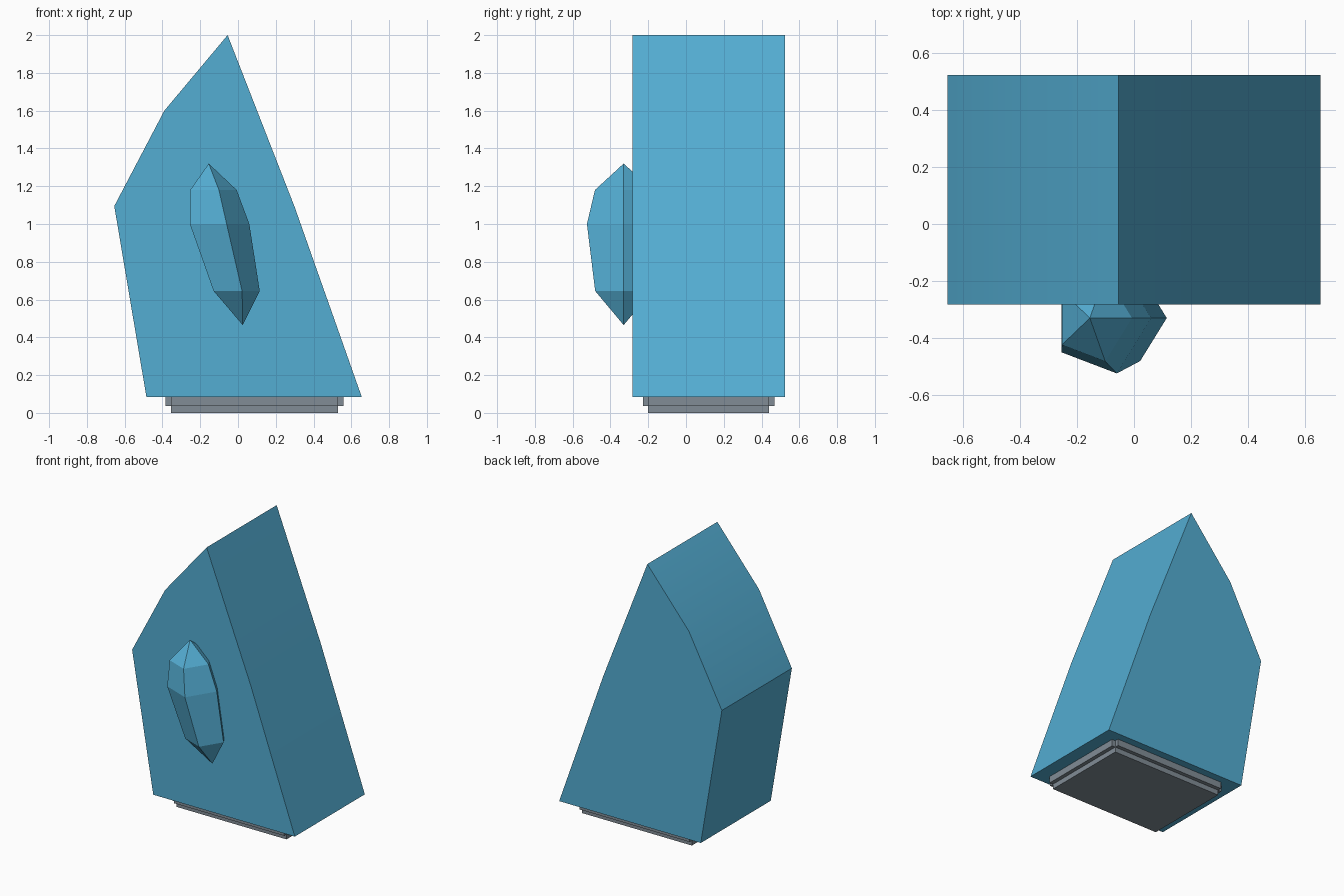
import bpy, bmesh
from math import cos, sin, tau, radians

cube = bpy.data.objects.get("Cube")
if cube:
    bpy.data.objects.remove(cube, do_unlink=True)


def material(name, rgb):
    m = bpy.data.materials.new(name)
    m.use_nodes = True
    m.diffuse_color = (*rgb, 1)
    for n in m.node_tree.nodes:
        if n.type == 'BSDF_PRINCIPLED':
            n.inputs["Base Color"].default_value = (*rgb, 1)
    return m


BLUE = material("sky blue", (0.088, 0.42, 0.65))
GREY = material("slate grey", (0.22, 0.265, 0.305))


def finish(name, bm, mat):
    bmesh.ops.recalc_face_normals(bm, faces=bm.faces)
    me = bpy.data.meshes.new(name)
    bm.to_mesh(me)
    bm.free()
    me.materials.append(mat)
    ob = bpy.data.objects.new(name, me)
    bpy.context.collection.objects.link(ob)
    return ob


def prism(name, corners, offset, mat):
    """Extrude a closed outline along an offset."""
    bm = bmesh.new()
    face = bm.faces.new([bm.verts.new(c) for c in corners])
    ext = bmesh.ops.extrude_face_region(bm, geom=[face])
    verts = [g for g in ext["geom"] if isinstance(g, bmesh.types.BMVert)]
    bmesh.ops.translate(bm, verts=verts, vec=offset)
    return finish(name, bm, mat)


# Leaning slab body, its gentle bends shaded smooth
outline = [(-0.485, 0.085), (0.655, 0.085), (0.3, 1.09),
           (-0.055, 2.0), (-0.39, 1.6), (-0.655, 1.095)]
body = prism("body", [(x, -0.282, z) for x, z in outline], (0, 0.805, 0), BLUE)
bpy.ops.object.select_all(action='DESELECT')
body.select_set(True)
bpy.context.view_layer.objects.active = body
bpy.ops.object.shade_smooth_by_angle(angle=radians(30))

# Base: lower plate, and a wider upper plate with notched corners
x0, x1, y0, y1, g = -0.355, 0.53, -0.2, 0.44, 0.028
prism("lower_base", [(x0, y0, 0), (x1, y0, 0), (x1, y1, 0), (x0, y1, 0)],
      (0, 0, 0.045), GREY)
notched = [(x0, y0 - g), (x1, y0 - g), (x1, y0), (x1 + g, y0),
           (x1 + g, y1), (x1, y1), (x1, y1 + g), (x0, y1 + g),
           (x0, y1), (x0 - g, y1), (x0 - g, y0), (x0, y0)]
prism("upper_base", [(x, y, 0.037) for x, y in notched], (0, 0, 0.048), GREY)

# Five-sided crystal set into the front: rings of (centre x, z, radius)
rings = [(-0.02, 0.645, 0.135), (-0.114, 1.0, 0.174), (-0.143, 1.18, 0.136)]
bm = bmesh.new()
loops = [[bm.verts.new((cx + r * cos(tau * i / 5),
                        -0.33 - 1.175 * r * sin(tau * i / 5), z))
          for i in range(5)] for cx, z, r in rings]
bottom = bm.verts.new((0.025, -0.33, 0.465))
top = bm.verts.new((-0.155, -0.33, 1.32))
for i in range(5):
    j = (i + 1) % 5
    bm.faces.new((bottom, loops[0][i], loops[0][j]))
    bm.faces.new((top, loops[-1][i], loops[-1][j]))
    for a, b in zip(loops, loops[1:]):
        bm.faces.new((a[i], a[j], b[j], b[i]))
finish("crystal", bm, BLUE)
